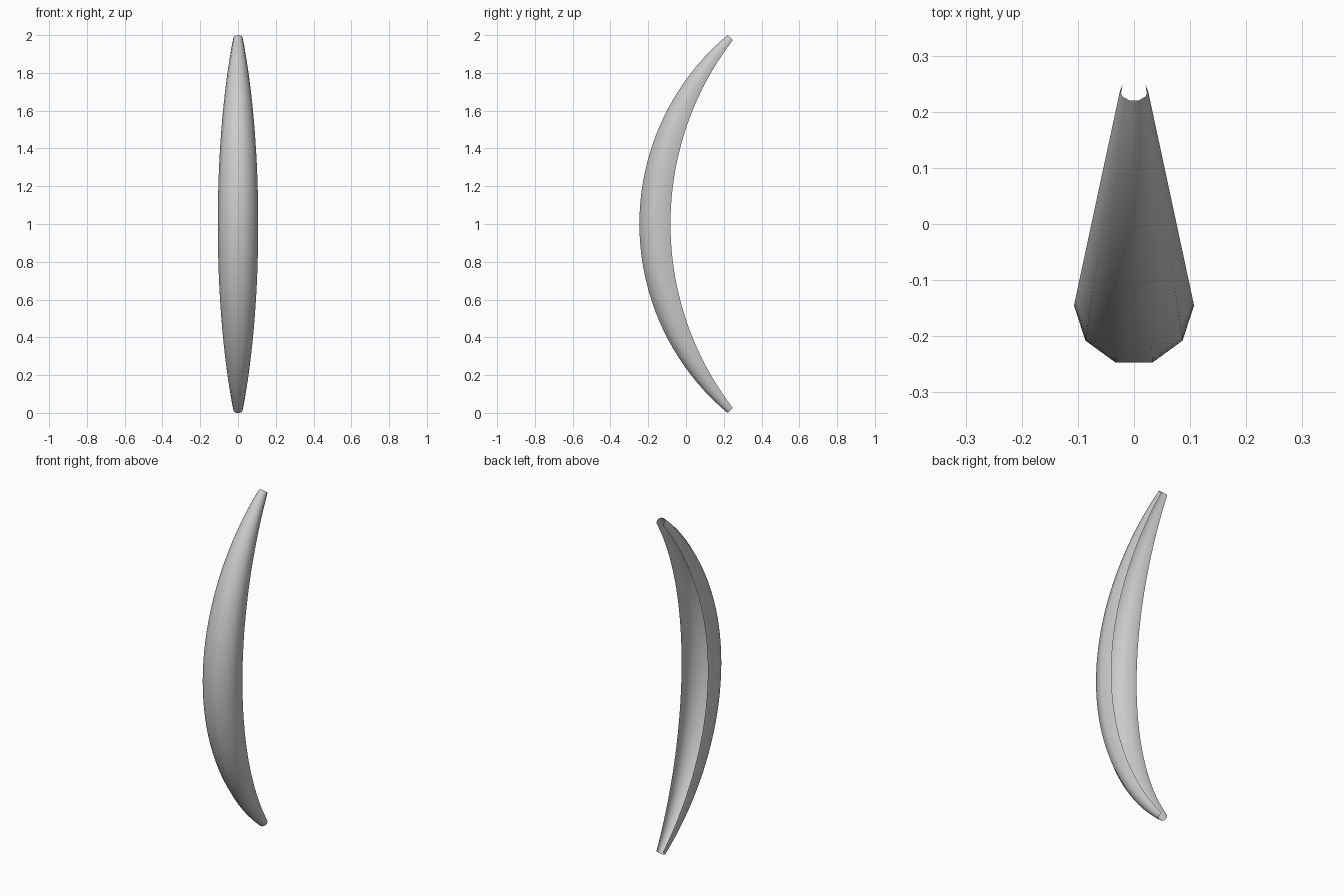
import bpy, bmesh, math

if "Cube" in bpy.data.objects:
    bpy.data.objects.remove(bpy.data.objects["Cube"])

# Curved spine: circular arc in the YZ plane, bulging to the front
HALF_H, SAG, Y_MID = 0.984, 0.3825, -0.145
R = (HALF_H ** 2 + SAG ** 2) / (2 * SAG)
A_END = math.asin(HALF_H / R)
R_MID, R_TIP = 0.107, 0.025
RINGS = 40

# Open cross-section: decagon with the three back sides left out
angles = [math.radians(a) for a in range(144, 397, 36)]

bm = bmesh.new()
rings = []
for i in range(RINGS + 1):
    a = A_END * (2 * i / RINGS - 1)
    rise = R * (1 - math.cos(a))
    cy, cz = Y_MID + rise, 1 + R * math.sin(a)
    r = R_MID + (R_TIP - R_MID) * rise / SAG
    rings.append([bm.verts.new((r * math.cos(t),
                                cy + r * math.sin(t) * math.cos(a),
                                cz - r * math.sin(t) * math.sin(a)))
                  for t in angles])

# Skin between neighbouring rings
for lo, hi in zip(rings, rings[1:]):
    for j in range(len(angles) - 1):
        f = bm.faces.new((lo[j], lo[j + 1], hi[j + 1], hi[j]))
        f.smooth = True

mesh = bpy.data.meshes.new("curved_shell")
bm.to_mesh(mesh)
bm.free()
shell = bpy.data.objects.new("curved_shell", mesh)
bpy.context.collection.objects.link(shell)
